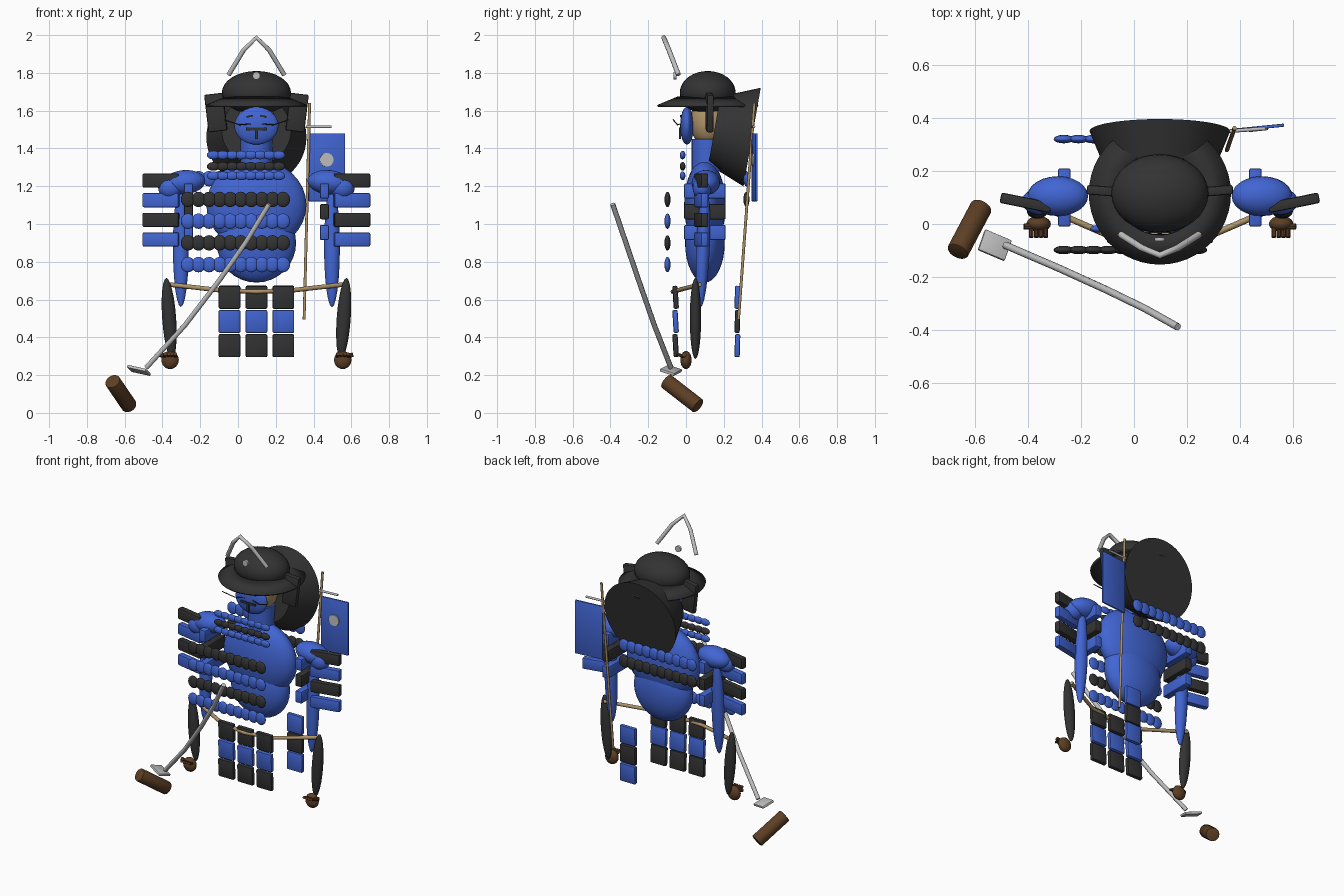
import bpy, bmesh, math
from mathutils import Vector

cube = bpy.data.objects.get("Cube")
if cube:
    bpy.data.objects.remove(cube, do_unlink=True)

CX = 0.0975  # body centre line


def material(name, rgb):
    m = bpy.data.materials.new(name)
    m.use_nodes = True
    m.diffuse_color = (*rgb, 1)
    m.node_tree.nodes["Principled BSDF"].inputs["Base Color"].default_value = (*rgb, 1)
    return m


blue = material("royal blue", (0.053, 0.13, 0.65))
dark = material("charcoal", (0.033, 0.033, 0.033))
brown = material("dark brown", (0.11, 0.05, 0.018))
tan = material("tan", (0.42, 0.29, 0.14))
silver = material("silver", (0.53, 0.53, 0.53))


def finish(name, bm, mat, loc, rot=(0, 0, 0), scale=(1, 1, 1)):
    mesh = bpy.data.meshes.new(name)
    bm.to_mesh(mesh)
    bm.free()
    mesh.materials.append(mat)
    ob = bpy.data.objects.new(name, mesh)
    ob.location, ob.rotation_euler, ob.scale = loc, rot, scale
    bpy.context.collection.objects.link(ob)
    return ob


def ball(name, mat, loc, radii, rot=(0, 0, 0), seg=24):
    bm = bmesh.new()
    bmesh.ops.create_uvsphere(bm, u_segments=seg, v_segments=seg // 2, radius=1)
    return finish(name, bm, mat, loc, rot, radii)


def box(name, mat, loc, size, rot=(0, 0, 0), bevel=0.008):
    bm = bmesh.new()
    bmesh.ops.create_cube(bm, size=1)
    bmesh.ops.scale(bm, vec=size, verts=bm.verts)
    if bevel:
        bmesh.ops.bevel(bm, geom=bm.edges[:], offset=bevel, segments=2,
                        profile=0.5, affect='EDGES')
    return finish(name, bm, mat, loc, rot)


def rod(name, mat, a, b, r1, r2=None, seg=32, bevel=0):
    a, b = Vector(a), Vector(b)
    bm = bmesh.new()
    bmesh.ops.create_cone(bm, cap_ends=True, segments=seg, radius1=r1,
                          radius2=r1 if r2 is None else r2, depth=(b - a).length)
    if bevel:
        rims = [e for e in bm.edges if any(len(f.verts) > 4 for f in e.link_faces)]
        bmesh.ops.bevel(bm, geom=rims, offset=bevel, segments=2, profile=0.5, affect='EDGES')
    return finish(name, bm, mat, (a + b) / 2, (b - a).to_track_quat('Z', 'Y').to_euler())


def tube(name, mat, points, radius):
    cu = bpy.data.curves.new(name, 'CURVE')
    cu.dimensions = '3D'
    cu.bevel_depth, cu.bevel_resolution, cu.use_fill_caps = radius, 2, True
    sp = cu.splines.new('POLY')
    sp.points.add(len(points) - 1)
    for p, co in zip(sp.points, points):
        p.co = (*co, 1)
    cu.materials.append(mat)
    ob = bpy.data.objects.new(name, cu)
    bpy.context.collection.objects.link(ob)


def bead_row(name, mat, x0, x1, y, z, count, radii):
    for i in range(count):
        x = x0 + (x1 - x0) * i / (count - 1)
        ball(f"{name}_{i + 1}", mat, (x, y, z), radii, seg=16)


# Torso, neck, head
ball("chest", blue, (CX, 0.1, 1.1), (0.265, 0.11, 0.24), seg=32)
ball("belly", blue, (CX, 0.1, 0.9), (0.21, 0.105, 0.21), seg=32)
rod("neck", blue, (CX, 0.115, 1.28), (CX, 0.115, 1.45), 0.085)
ball("head", tan, (CX, 0.12, 1.54), (0.1, 0.1, 0.13))

# Face mask with painted features
ball("face_mask", blue, (CX, 0.005, 1.52), (0.117, 0.036, 0.1))
for s in (-1, 1):
    box("mask_eye", dark, (CX + s * 0.036, -0.028, 1.57), (0.035, 0.009, 0.009), (0, s * 0.15, 0), 0)
    tube("whisker", dark, [(CX + s * 0.03, -0.028, 1.53), (CX + s * 0.09, -0.045, 1.525),
                           (CX + s * 0.17, -0.068, 1.552)], 0.003)
box("mask_moustache", dark, (CX, -0.03, 1.503), (0.11, 0.012, 0.014), bevel=0)
box("mask_beard", dark, (CX, -0.032, 1.475), (0.016, 0.012, 0.05), bevel=0)

# Helmet
ball("helmet_dome", dark, (CX, 0.115, 1.695), (0.183, 0.148, 0.115), seg=32)
bm = bmesh.new()
bmesh.ops.create_cone(bm, cap_ends=False, segments=48, radius1=0.268, radius2=0.16, depth=0.045)
brim = finish("helmet_brim", bm, dark, (CX, 0.115, 1.652))
brim.modifiers.new("thickness", 'SOLIDIFY').thickness = 0.012
rod("neck_guard", dark, (CX, 0.35, 1.46), (CX, 0.15, 1.495), 0.265, 0.183, 48)
for s in (-1, 1):
    box("helmet_ear_plate", dark, (CX + s * 0.215, 0.125, 1.59), (0.1, 0.036, 0.2),
        (0, s * 0.12, s * 0.08))
half = [(0.147, -0.04, 1.79), (0.068, -0.09, 1.92), (0, -0.118, 1.987)]
tube("helmet_crest", silver, [(CX - x, y, z) for x, y, z in half] +
     [(CX + x, y, z) for x, y, z in half[-2::-1]], 0.013)
rod("crest_badge", silver, (CX, -0.065, 1.785), (CX, -0.05, 1.785), 0.02)

# Laced armour rows
for z, mat in ((1.365, blue), (1.305, dark), (1.255, blue)):
    bead_row("throat_row", mat, -0.13, 0.215, -0.018, z, 8, (0.035, 0.015, 0.023))
for i in range(4):
    bead_row("front_row", (dark, blue)[i % 2], -0.265, 0.238, -0.098, 1.13 - i * 0.115, 10,
             (0.038, 0.016, 0.041))
for z, mat in ((1.24, blue), (1.13, dark)):
    bead_row("back_row", mat, -0.265, 0.238, 0.32, z, 10, (0.038, 0.016, 0.041))

# Arms, legs and their plates
for s in (-1, 1):
    ball("shoulder", blue, (CX + s * 0.385, 0.105, 1.22), (0.115, 0.075, 0.065), (0, s * 0.1, 0))
    ball("elbow", blue, (CX + s * 0.455, 0.085, 1.19), (0.065, 0.05, 0.058))
    ball("long_limb", blue, (CX + s * 0.4, 0.09, 0.88), (0.042, 0.036, 0.32), (-0.04, 0, 0))
    ball("lower_limb", dark, (CX + s * 0.462, 0.05, 0.5), (0.037, 0.03, 0.215), (0, s * 0.07, 0))
    for i in range(4):
        box("shoulder_plate", (dark, blue)[i % 2], (CX + s * 0.505, 0.08, 1.23 - i * 0.104),
            (0.195, 0.04, 0.075), (0, 0, s * 0.2))
    for i in range(3):
        box("arm_guard", (blue, dark, blue)[i], (CX + s * 0.36, 0.1, 1.175 - i * 0.11),
            (0.048, 0.22, 0.08))
    hx = CX + s * 0.457
    ball("hand", brown, (hx, 0, 0.28), (0.046, 0.03, 0.048))
    for k in range(4):
        x = hx + (k - 1.5) * 0.018
        rod("finger", brown, (x, -0.015, 0.3), (x, -0.05, 0.312), 0.009, seg=10)
    rod("thumb", brown, (hx + s * 0.02, -0.01, 0.3), (hx + s * 0.055, -0.01, 0.308), 0.012, seg=10)

# Waist rope and skirt plates
tube("waist_rope", tan, [(CX - 0.465, 0.075, 0.68), (CX - 0.2, -0.04, 0.65), (CX, -0.07, 0.642),
                         (CX + 0.2, -0.04, 0.65), (CX + 0.465, 0.075, 0.68)], 0.012)
for i in range(3):
    z = 0.612 - i * 0.128
    for x in (-0.045, CX, 0.24):
        box("front_skirt_plate", (dark, blue)[i % 2], (x, -0.055, z), (0.115, 0.028, 0.122),
            (0.06, 0, 0))
    box("back_skirt_plate", (blue, dark)[i % 2], (0.24, 0.272, z), (0.115, 0.028, 0.122),
        (-0.03, 0, 0))

# Back banner
tube("banner_pole", tan, [(0.35, 0.278, 0.495), (0.379, 0.362, 1.64)], 0.008)
rod("banner_bar", silver, (0.36, 0.35, 1.515), (0.495, 0.36, 1.515), 0.007, seg=12)
box("banner", blue, (0.47, 0.363, 1.3), (0.192, 0.012, 0.36), (0, 0, 0.1), 0.003)
rod("banner_disc", silver, (0.47, 0.35, 1.34), (0.469, 0.359, 1.34), 0.036)

# Sword
tube("sword_blade", silver, [(0.165, -0.388, 1.105), (0.04, -0.318, 0.9), (-0.1, -0.25, 0.7),
                             (-0.28, -0.168, 0.465), (-0.485, -0.08, 0.24)], 0.014)
box("sword_guard", silver, (-0.525, -0.08, 0.225), (0.11, 0.085, 0.016), (-0.3, 0.2, -0.4), 0.004)
rod("sword_grip", brown, (-0.665, -0.105, 0.168), (-0.575, 0.065, 0.036), 0.042, bevel=0.006)

# Smooth shading with sharp edges kept
bpy.ops.object.select_all(action='DESELECT')
for ob in bpy.context.scene.objects:
    if ob.type == 'MESH':
        ob.select_set(True)
        bpy.context.view_layer.objects.active = ob
bpy.ops.object.shade_smooth_by_angle(angle=math.radians(35))
